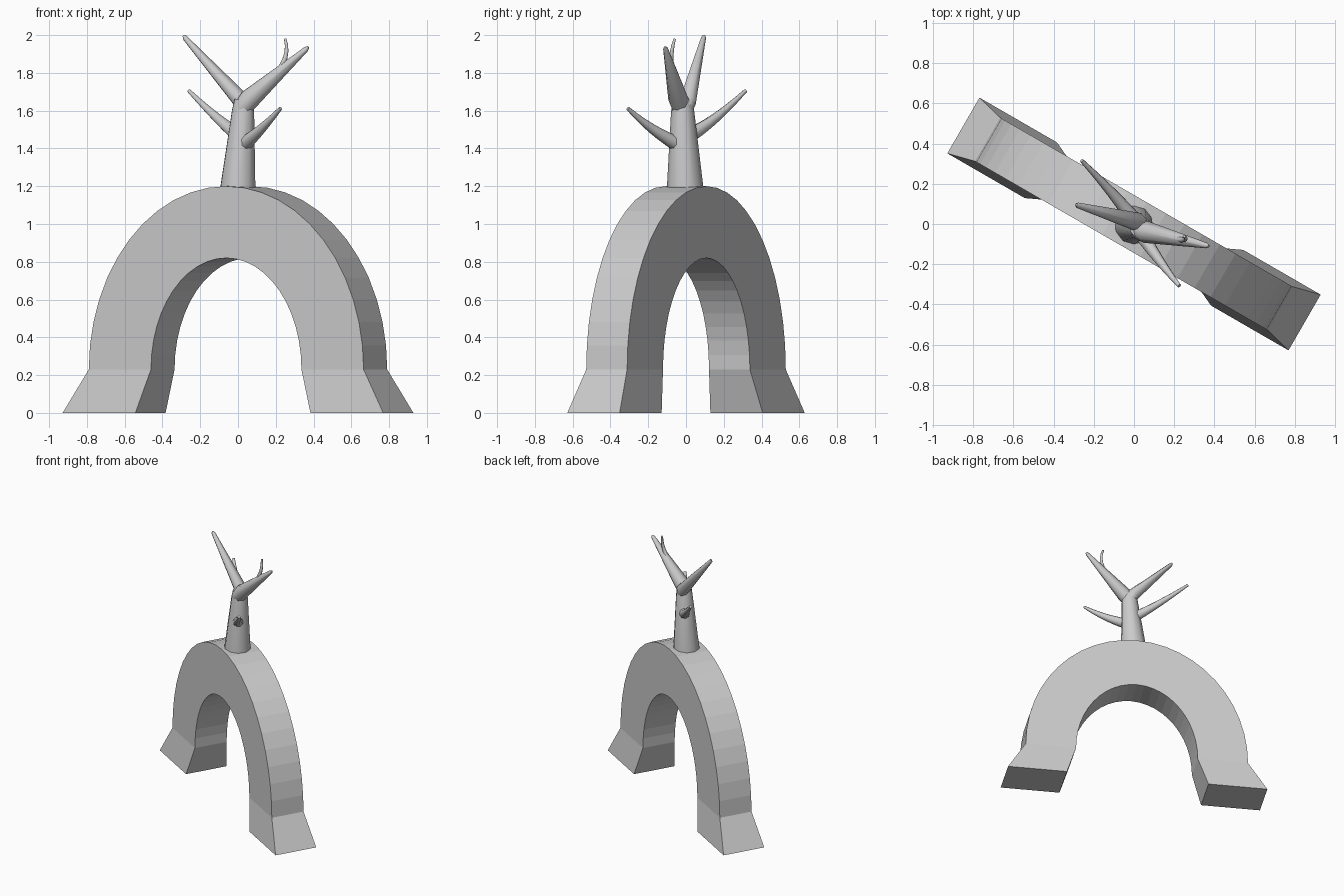
import bpy, bmesh, math
from mathutils import Vector, Matrix

if "Cube" in bpy.data.objects:
    bpy.data.objects.remove(bpy.data.objects["Cube"])


def finish(name, bm, smooth=False):
    bmesh.ops.recalc_face_normals(bm, faces=bm.faces)
    me = bpy.data.meshes.new(name)
    bm.to_mesh(me)
    bm.free()
    ob = bpy.data.objects.new(name, me)
    bpy.context.collection.objects.link(ob)
    if smooth:
        bpy.ops.object.select_all(action='DESELECT')
        ob.select_set(True)
        bpy.context.view_layer.objects.active = ob
        bpy.ops.object.shade_smooth_by_angle(angle=math.radians(50))
    return ob


def skin(bm, rings):
    """Bridge a list of vertex rings and cap both ends."""
    for a, b in zip(rings, rings[1:]):
        n = len(a)
        for i in range(n):
            j = (i + 1) % n
            bm.faces.new((a[i], a[j], b[j], b[i]))
    bm.faces.new(rings[0])
    bm.faces.new(rings[-1])


def tube(name, points, radii, sides=8, steps=1):
    """Tapered round limb; three points with steps > 1 are a bent path."""
    pts = [Vector(p) for p in points]
    if steps > 1:
        a, m, b = pts
        c = 2 * m - (a + b) / 2
        ts = [i / steps for i in range(steps + 1)]
        pts = [(1 - t) ** 2 * a + 2 * t * (1 - t) * c + t * t * b for t in ts]
        radii = [radii[0] + (radii[1] - radii[0]) * t for t in ts]
    bm = bmesh.new()
    rings = []
    for i, p in enumerate(pts):
        d = (pts[min(i + 1, len(pts) - 1)] - pts[max(i - 1, 0)]).normalized()
        side = d.cross(Vector((0.3, 1, 0.1))).normalized()
        up = d.cross(side)
        ring = []
        for k in range(sides):
            t = 2 * math.pi * k / sides
            ring.append(bm.verts.new(p + radii[i] * (math.cos(t) * side + math.sin(t) * up)))
        rings.append(ring)
    skin(bm, rings)
    return finish(name, bm, True)


# Arch with flared feet: stations of (outer u, outer z, inner u, inner z, half depth)
SEG = 24
stations = [(0.98, 0, 0.535, 0, 0.16)]
for i in range(SEG + 1):
    t = math.pi * i / SEG
    c, s = math.cos(t), math.sin(t)
    stations.append((0.84 * c, 0.23 + 0.97 * s, 0.46 * c, 0.23 + 0.59 * s, 0.125))
stations.append((-0.98, 0, -0.535, 0, 0.16))

bm = bmesh.new()
rings = []
for ou, oz, iu, iz, h in stations:
    rings.append([bm.verts.new(p) for p in
                  ((ou, -h, oz), (ou, h, oz), (iu, h, iz), (iu, -h, iz))])
skin(bm, rings)
bmesh.ops.rotate(bm, verts=bm.verts, matrix=Matrix.Rotation(math.radians(-30), 3, 'Z'))
finish("arch", bm)

# Leaning trunk stump
tube("trunk", [(0, -0.005, 1.14), (0, -0.005, 1.2), (0.027, -0.018, 1.6), (0.03, -0.02, 1.66)],
     [0.098, 0.096, 0.061, 0.05], sides=10)

# Two main forks
tube("left_fork", [(0.04, -0.01, 1.60), (0.02, 0.01, 1.65), (-0.28, 0.093, 1.985), (-0.288, 0.096, 1.998)],
     [0.04, 0.047, 0.014, 0.007])
tube("right_fork", [(0.02, -0.025, 1.61), (0.06, -0.04, 1.66), (0.36, -0.107, 1.925), (0.372, -0.11, 1.937)],
     [0.05, 0.055, 0.014, 0.007])

# Curved side branches and twig
tube("back_branch", [(0.0, 0.02, 1.47), (-0.115, 0.16, 1.565), (-0.26, 0.315, 1.705)],
     [0.04, 0.01], steps=6)
tube("front_branch", [(0.03, -0.04, 1.42), (0.125, -0.18, 1.505), (0.225, -0.308, 1.612)],
     [0.04, 0.01], steps=6)
tube("twig", [(0.19, -0.07, 1.78), (0.25, -0.078, 1.88), (0.25, -0.06, 1.98)],
     [0.018, 0.007], steps=6)
